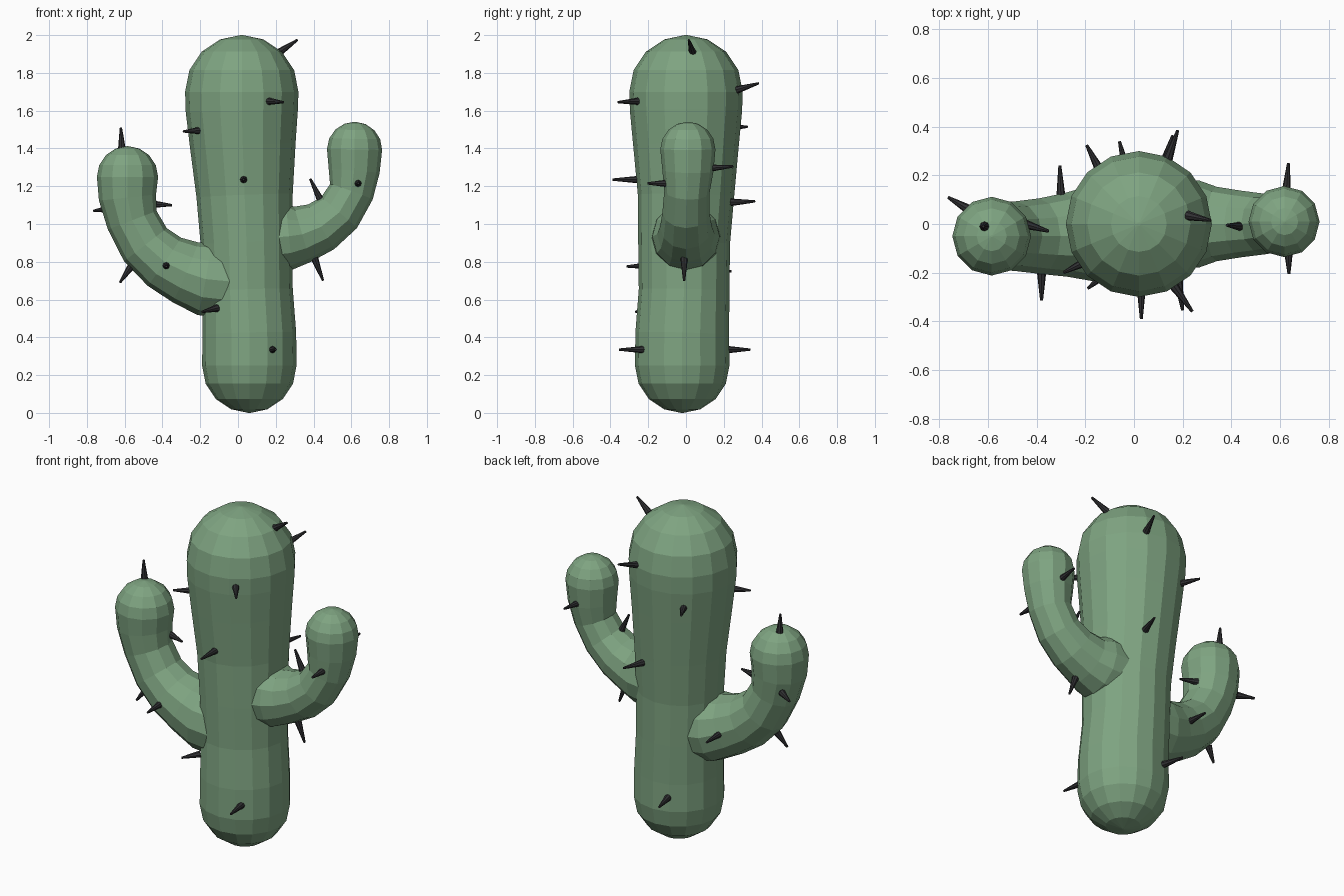
import bpy, bmesh, math
from mathutils import Vector

cube = bpy.data.objects.get("Cube")
if cube:
    bpy.data.objects.remove(cube, do_unlink=True)


def material(name, rgb):
    m = bpy.data.materials.new(name)
    m.use_nodes = True
    m.diffuse_color = (*rgb, 1)
    bsdf = next(n for n in m.node_tree.nodes if n.type == 'BSDF_PRINCIPLED')
    bsdf.inputs["Base Color"].default_value = (*rgb, 1)
    bsdf.inputs["Roughness"].default_value = 0.8
    return m


green = material("cactus green", (0.21, 0.37, 0.22))
dark = material("spine charcoal", (0.03, 0.03, 0.033))


def dome(center, out, r, steps=4):
    """Rings that round off a tube end, from its rim towards the pole."""
    angles = [math.pi / 2 * i / steps for i in range(1, steps)] + [math.pi / 2 * 0.985]
    return [(center + out * r * math.sin(a), out, r * math.cos(a)) for a in angles]


def tube(name, path, sides, mat, round_start=False, round_end=False):
    """Loft rings along a path of (x, y, z, radius)."""
    pts = [Vector(p[:3]) for p in path]
    rings = []
    for i, p in enumerate(pts):
        t = (pts[min(i + 1, len(pts) - 1)] - pts[max(i - 1, 0)]).normalized()
        rings.append((p, t, path[i][3]))
    if round_end:
        rings += dome(pts[-1], rings[-1][1], path[-1][3])
    if round_start:
        t = rings[0][1]
        start = dome(pts[0], -t, path[0][3])
        rings = [(c, t, r) for c, _, r in reversed(start)] + rings
    bm = bmesh.new()
    loops = []
    for c, t, r in rings:
        ref = Vector((0, 1, 0)) if abs(t.y) < 0.7 else Vector((0, 0, 1))
        u = ref.cross(t).normalized()
        v = t.cross(u)
        loops.append([bm.verts.new(c + (u * math.cos(a) + v * math.sin(a)) * r)
                      for a in (math.tau * k / sides for k in range(sides))])
    for a, b in zip(loops, loops[1:]):
        for k in range(sides):
            n = (k + 1) % sides
            bm.faces.new((a[k], a[n], b[n], b[k]))
    bm.faces.new(loops[0][::-1])
    bm.faces.new(loops[-1])
    bmesh.ops.recalc_face_normals(bm, faces=bm.faces)
    me = bpy.data.meshes.new(name)
    bm.to_mesh(me)
    bm.free()
    me.materials.append(mat)
    ob = bpy.data.objects.new(name, me)
    bpy.context.collection.objects.link(ob)
    return ob


# Trunk, narrow at the waist
body = tube("cactus_body", [
    (0.06, -0.02, 0.25, 0.25), (0.06, -0.02, 0.42, 0.248), (0.05, -0.01, 0.65, 0.24),
    (0.045, -0.01, 0.9, 0.243), (0.035, 0, 1.15, 0.255), (0.025, 0, 1.42, 0.28),
    (0.02, 0, 1.6, 0.297), (0.02, 0, 1.7, 0.3)], 16, green, True, True)

# Arms, flared at the root and swollen at the tip
right_arm = tube("right_arm", [
    (0.02, -0.03, 0.69, 0.2), (-0.18, -0.04, 0.71, 0.195), (-0.28, -0.045, 0.745, 0.172),
    (-0.39, -0.05, 0.80, 0.155), (-0.49, -0.05, 0.89, 0.143), (-0.56, -0.05, 1.02, 0.138),
    (-0.585, -0.05, 1.14, 0.152), (-0.585, -0.05, 1.25, 0.162)], 12, green, False, True)
left_arm = tube("left_arm", [
    (0.08, 0, 0.92, 0.19), (0.27, 0, 0.935, 0.178), (0.34, 0, 0.945, 0.153),
    (0.44, 0, 0.985, 0.137), (0.535, 0, 1.06, 0.125), (0.6, 0.005, 1.17, 0.12),
    (0.615, 0.01, 1.28, 0.135), (0.617, 0.01, 1.395, 0.146)], 12, green, False, True)

# Join the arms into the trunk as one skin
bpy.context.view_layer.objects.active = body
for arm in (right_arm, left_arm):
    mod = body.modifiers.new("join", 'BOOLEAN')
    mod.operation = 'UNION'
    mod.solver = 'EXACT'
    mod.object = arm
    bpy.ops.object.modifier_apply(modifier=mod.name)
    bpy.data.objects.remove(arm, do_unlink=True)

# Spines as (base, tip)
trunk_spines = [
    ((0.22, 0.035, 1.91), (0.315, 0.015, 1.975)),
    ((0.16, -0.25, 1.65), (0.24, -0.36, 1.645)),
    ((0.14, 0.27, 1.71), (0.18, 0.385, 1.745)),
    ((-0.2, -0.155, 1.495), (-0.29, -0.2, 1.49)),
    ((-0.14, 0.22, 1.51), (-0.195, 0.325, 1.515)),
    ((0.03, -0.25, 1.235), (0.03, -0.39, 1.235)),
    ((0.12, 0.24, 1.115), (0.16, 0.365, 1.12)),
    ((-0.11, -0.2, 0.555), (-0.19, -0.265, 0.535)),
    ((0.18, -0.22, 0.335), (0.2, -0.355, 0.335)),
    ((-0.03, 0.215, 0.335), (-0.06, 0.34, 0.335))]
right_arm_spines = [
    ((-0.615, -0.01, 1.4), (-0.62, -0.01, 1.51)),
    ((-0.68, 0.06, 1.08), (-0.765, 0.11, 1.07)),
    ((-0.45, 0, 1.105), (-0.35, -0.03, 1.1)),
    ((-0.57, -0.05, 0.77), (-0.625, -0.07, 0.69)),
    ((-0.38, -0.19, 0.78), (-0.38, -0.315, 0.775)),
    ((-0.3, 0.1, 0.75), (-0.305, 0.24, 0.75))]
left_arm_spines = [
    ((0.635, -0.1, 1.215), (0.637, -0.205, 1.215)),
    ((0.625, 0.12, 1.295), (0.635, 0.25, 1.305)),
    ((0.44, -0.01, 1.12), (0.382, -0.005, 1.24)),
    ((0.405, -0.01, 0.82), (0.45, -0.01, 0.7))]

for part, spines in (("trunk", trunk_spines), ("right_arm", right_arm_spines),
                     ("left_arm", left_arm_spines)):
    for i, (base, tip) in enumerate(spines, 1):
        tube(f"{part}_spine_{i}", [(*base, 0.02), (*tip, 0.006)], 8, dark)
